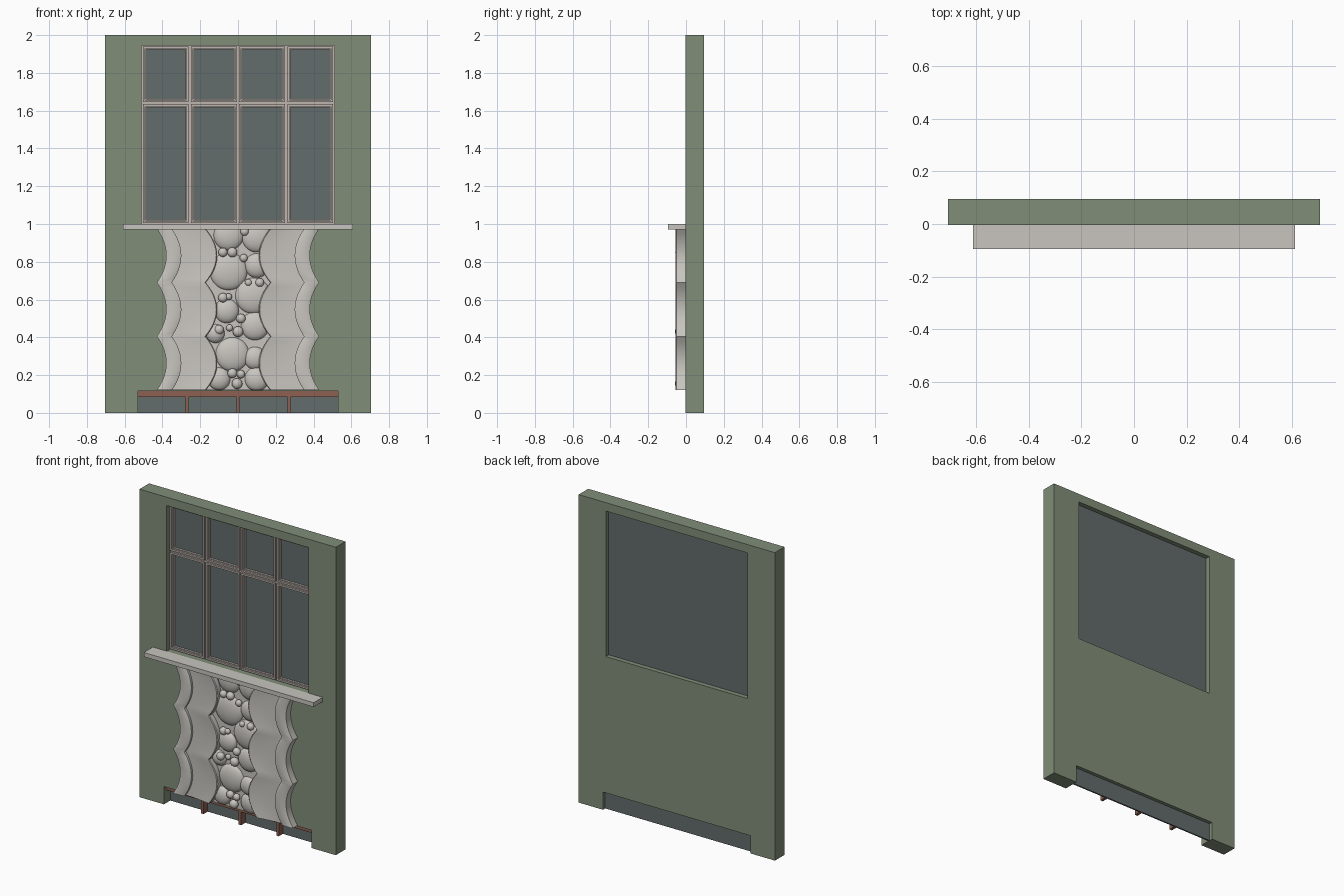
import bpy, bmesh, math

cube = bpy.data.objects.get("Cube")
if cube:
    bpy.data.objects.remove(cube, do_unlink=True)


def material(name, rgb):
    m = bpy.data.materials.new(name)
    m.use_nodes = True
    m.diffuse_color = (*rgb, 1)
    m.node_tree.nodes["Principled BSDF"].inputs["Base Color"].default_value = (*rgb, 1)
    return m


GREEN = material("green plaster", (0.22, 0.27, 0.19))
STONE = material("pale stone", (0.58, 0.56, 0.52))
FRAME = material("frame paint", (0.52, 0.46, 0.42))
GLASS = material("dark glass", (0.125, 0.15, 0.15))
RED = material("red brown trim", (0.27, 0.12, 0.085))


def finish(name, bm, mat, smooth=False):
    bmesh.ops.recalc_face_normals(bm, faces=bm.faces)
    mesh = bpy.data.meshes.new(name)
    bm.to_mesh(mesh)
    bm.free()
    mesh.materials.append(mat)
    obj = bpy.data.objects.new(name, mesh)
    bpy.context.collection.objects.link(obj)
    bpy.context.view_layer.objects.active = obj
    if smooth:
        bpy.ops.object.select_all(action='DESELECT')
        obj.select_set(True)
        bpy.ops.object.shade_smooth_by_angle(angle=math.radians(35))
    return obj


def add_box(bm, x0, x1, y0, y1, z0, z1):
    verts = bmesh.ops.create_cube(bm, size=1)["verts"]
    for v in verts:
        v.co = (x1 if v.co.x > 0 else x0, y1 if v.co.y > 0 else y0, z1 if v.co.z > 0 else z0)


def boxes(name, mat, *dims):
    bm = bmesh.new()
    for d in dims:
        add_box(bm, *d)
    return finish(name, bm, mat)


# Wall with window and vent openings
WALL, BACK = -0.003, 0.095
wall = boxes("wall", GREEN, (-0.705, 0.705, WALL, BACK, 0, 2))
for dims in ((-0.51, 0.51, -1, 1, 1.0, 1.945), (-0.53, 0.53, -1, 1, -1, 0.115)):
    cutter = boxes("opening_cutter", GREEN, dims)
    cutter.hide_render = True
    mod = wall.modifiers.new("opening", 'BOOLEAN')
    mod.object, mod.operation, mod.solver = cutter, 'DIFFERENCE', 'EXACT'
    bpy.context.view_layer.objects.active = wall
    bpy.ops.object.modifier_apply(modifier=mod.name)
    bpy.data.objects.remove(cutter, do_unlink=True)

# Window glass, lattice and stepped pane frames
boxes("window_glass", GLASS, (-0.51, 0.51, 0.05, 0.065, 1.0, 1.945))


def ring(bm, x0, x1, z0, z1, w, y0, y1):
    add_box(bm, x0, x0 + w, y0, y1, z0, z1)
    add_box(bm, x1 - w, x1, y0, y1, z0, z1)
    add_box(bm, x0 + w, x1 - w, y0, y1, z0, z0 + w)
    add_box(bm, x0 + w, x1 - w, y0, y1, z1 - w, z1)


bm = bmesh.new()
for i in range(4):
    x = -0.51 + i * 0.255
    for z0, z1 in ((1.0, 1.64), (1.64, 1.945)):
        ring(bm, x, x + 0.255, z0, z1, 0.022, 0.036, 0.05)
        ring(bm, x + 0.006, x + 0.249, z0 + 0.006, z1 - 0.006, 0.011, 0.024, 0.036)
finish("window_frame", bm, FRAME)

# Vent glass with header and mullions
boxes("vent_glass", GLASS, (-0.53, 0.53, 0.062, 0.072, 0, 0.115))
boxes("vent_trim", RED, (-0.53, 0.53, 0.02, 0.062, 0.085, 0.115),
      *[(x - 0.009, x + 0.009, 0.02, 0.062, 0, 0.085) for x in (-0.27, 0, 0.27)])

# Sill
boxes("sill", STONE, (-0.61, 0.61, -0.095, WALL, 0.972, 1.0))

# Scalloped relief: cross-sections lofted upward through three bays
BASE, BAY, STEPS = 0.12, 0.285, 12


def strip(name, section):
    bm = bmesh.new()
    for side in (-1, 1):
        rows = []
        for k in range(3 * STEPS + 1):
            t = (k % STEPS) / STEPS
            bow = 1 - (2 * t - 1) ** 2
            z = BASE + BAY * k / STEPS
            rows.append([bm.verts.new((side * (x - depth * bow), y, z)) for x, depth, y in section])
        n = len(section)
        for a, b in zip(rows, rows[1:]):
            for j in range(n):
                bm.faces.new((a[j], a[(j + 1) % n], b[(j + 1) % n], b[j]))
        bm.faces.new(rows[0])
        bm.faces.new(rows[-1])
    return finish(name, bm, STONE, True)


strip("outer_scallops", [(0.43, 0.05, WALL), (0.43, 0.05, -0.05), (0.42, 0.05, -0.055),
                         (0.36, 0.05, -0.055), (0.35, 0.05, -0.05), (0.35, 0.05, WALL)])
strip("inner_scallops", [(0.36, 0.05, WALL), (0.36, 0.05, -0.035), (0.30, 0.05, -0.037),
                         (0.23, 0.055, -0.045), (0.175, 0.06, -0.054), (0.17, 0.06, -0.05),
                         (0.17, 0.06, WALL)])

# Pebble panel
boxes("pebble_backing", STONE, (-0.18, 0.18, -0.018, WALL, BASE, 0.975))


def pebbles(name, items, y, flat):
    bm = bmesh.new()
    for x, z, r in items:
        for v in bmesh.ops.create_uvsphere(bm, u_segments=24, v_segments=14, radius=r)["verts"]:
            v.co = (v.co.x + x, max(v.co.y * flat(r) + y, -0.058), min(max(v.co.z + z, BASE), 0.985))
    finish(name, bm, STONE, True)


pebbles("large_pebbles", [
    (-0.05, 0.94, 0.08), (0.1, 0.93, 0.08), (-0.05, 0.75, 0.1), (0.1, 0.78, 0.065),
    (0.08, 0.62, 0.095), (-0.06, 0.54, 0.065), (0.09, 0.46, 0.075), (-0.03, 0.31, 0.09),
    (0.09, 0.29, 0.06), (0.1, 0.18, 0.065), (-0.1, 0.18, 0.06), (-0.12, 0.42, 0.05)],
    -0.015, lambda r: 0.033 / r)
pebbles("small_pebbles", [
    (-0.08, 0.85, 0.024), (-0.03, 0.85, 0.026), (0.03, 0.82, 0.021), (0.035, 0.96, 0.022),
    (0.055, 0.69, 0.018), (0.115, 0.69, 0.023), (-0.08, 0.61, 0.025), (-0.05, 0.615, 0.018),
    (0.015, 0.5, 0.025), (-0.1, 0.44, 0.025), (-0.045, 0.45, 0.018), (0, 0.43, 0.028),
    (-0.03, 0.21, 0.025), (0.015, 0.205, 0.022), (-0.005, 0.155, 0.028)],
    -0.035, lambda r: 0.85)
